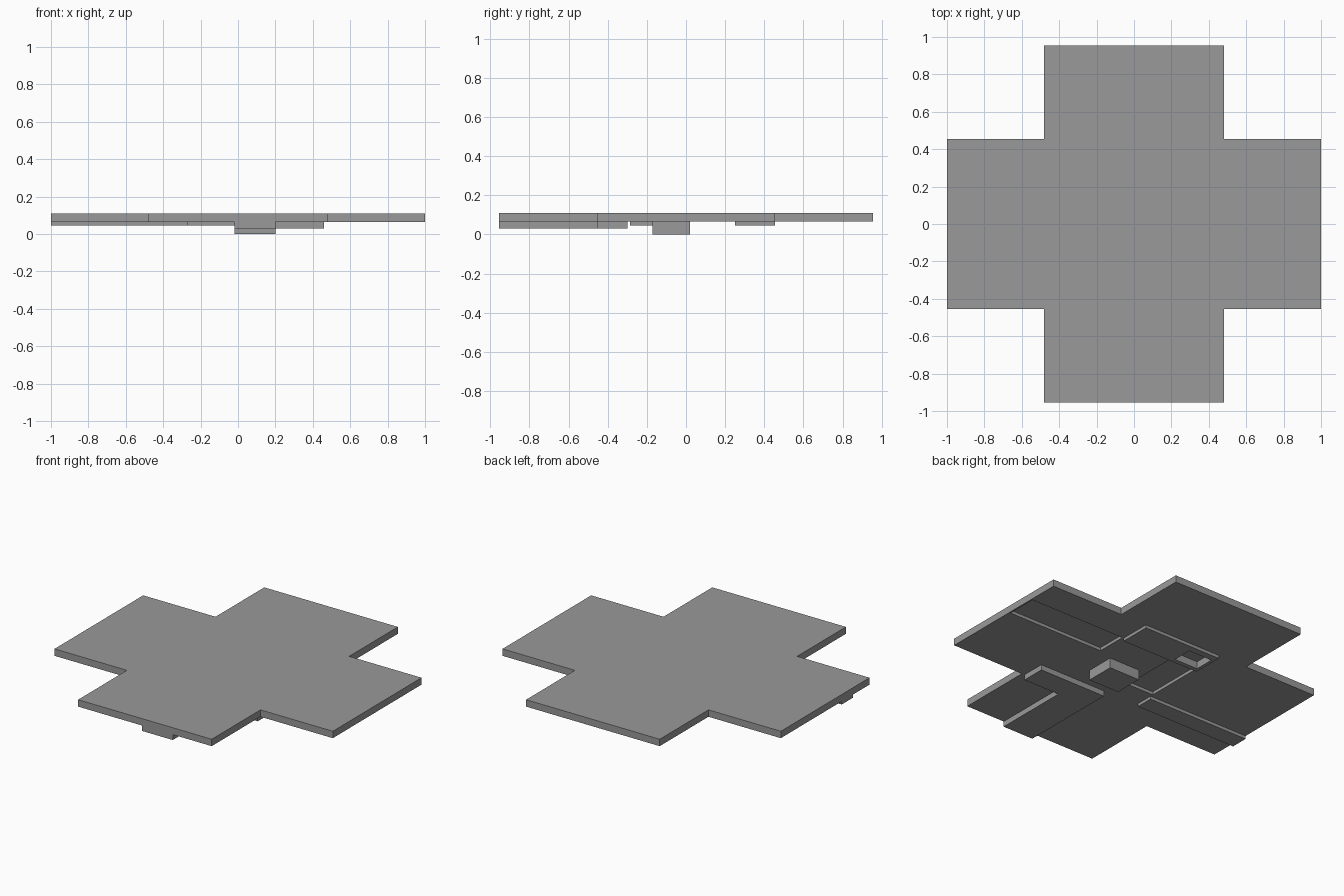
import bpy
import bmesh

if "Cube" in bpy.data.objects:
    bpy.data.objects.remove(bpy.data.objects["Cube"], do_unlink=True)

GREY = (0.32, 0.32, 0.32, 1.0)
grey = bpy.data.materials.new("stone_grey")
grey.use_nodes = True
grey.diffuse_color = GREY
bsdf = next(n for n in grey.node_tree.nodes if n.type == "BSDF_PRINCIPLED")
bsdf.inputs["Base Color"].default_value = GREY

UNDERSIDE, TOP = 0.065, 0.11


def prism(name, outline, bottom, top):
    """Extrude a flat outline upward into a solid."""
    bm = bmesh.new()
    face = bm.faces.new([bm.verts.new((x, y, bottom)) for x, y in outline])
    made = bmesh.ops.extrude_face_region(bm, geom=[face])["geom"]
    verts = [v for v in made if isinstance(v, bmesh.types.BMVert)]
    bmesh.ops.translate(bm, vec=(0, 0, top - bottom), verts=verts)
    bmesh.ops.recalc_face_normals(bm, faces=bm.faces)
    mesh = bpy.data.meshes.new(name)
    bm.to_mesh(mesh)
    bm.free()
    mesh.materials.append(grey)
    obj = bpy.data.objects.new(name, mesh)
    bpy.context.collection.objects.link(obj)
    return obj


def block(name, x0, x1, y0, y1, bottom, top=UNDERSIDE):
    return prism(name, [(x0, y0), (x1, y0), (x1, y1), (x0, y1)], bottom, top)


def carve(targets, cutter):
    """Cut a recess out of every target, then drop the cutter."""
    cutter.hide_render = True
    for obj in targets:
        mod = obj.modifiers.new("recess", "BOOLEAN")
        mod.operation = "DIFFERENCE"
        mod.solver = "EXACT"
        mod.object = cutter
        bpy.context.view_layer.objects.active = obj
        bpy.ops.object.modifier_apply(modifier=mod.name)
    bpy.data.objects.remove(cutter, do_unlink=True)


# Cross-shaped main slab
quarter = [(1.0, 0.455), (0.48, 0.455), (0.48, 0.955)]
outline = quarter + [(-x, y) for x, y in reversed(quarter)]
outline += [(-x, -y) for x, y in outline]
slab = prism("cross_slab", outline, UNDERSIDE, TOP)

# Raised pads on the underside
back_pad = block("back_pad", -0.27, 0.29, 0.25, 0.455, 0.045)
block("side_strip", -1.0, -0.27, -0.285, -0.17, 0.045)
block("centre_block", -0.02, 0.2, -0.17, 0.02, 0.0)
prism("front_pad", [(-0.02, -0.955), (0.2, -0.955), (0.2, -0.455),
                    (0.46, -0.455), (0.46, -0.3), (-0.02, -0.3)],
      0.03, UNDERSIDE)

# Shallow channels and the small square pit
carve([slab], block("side_channel", 0.3, 0.99, 0.05, 0.25, 0.03, 0.085))
carve([slab], block("centre_channel", -0.27, -0.08, -0.15, 0.25, 0.03, 0.085))
carve([slab, back_pad], block("pit", -0.25, -0.08, 0.28, 0.41, 0.03, 0.092))
